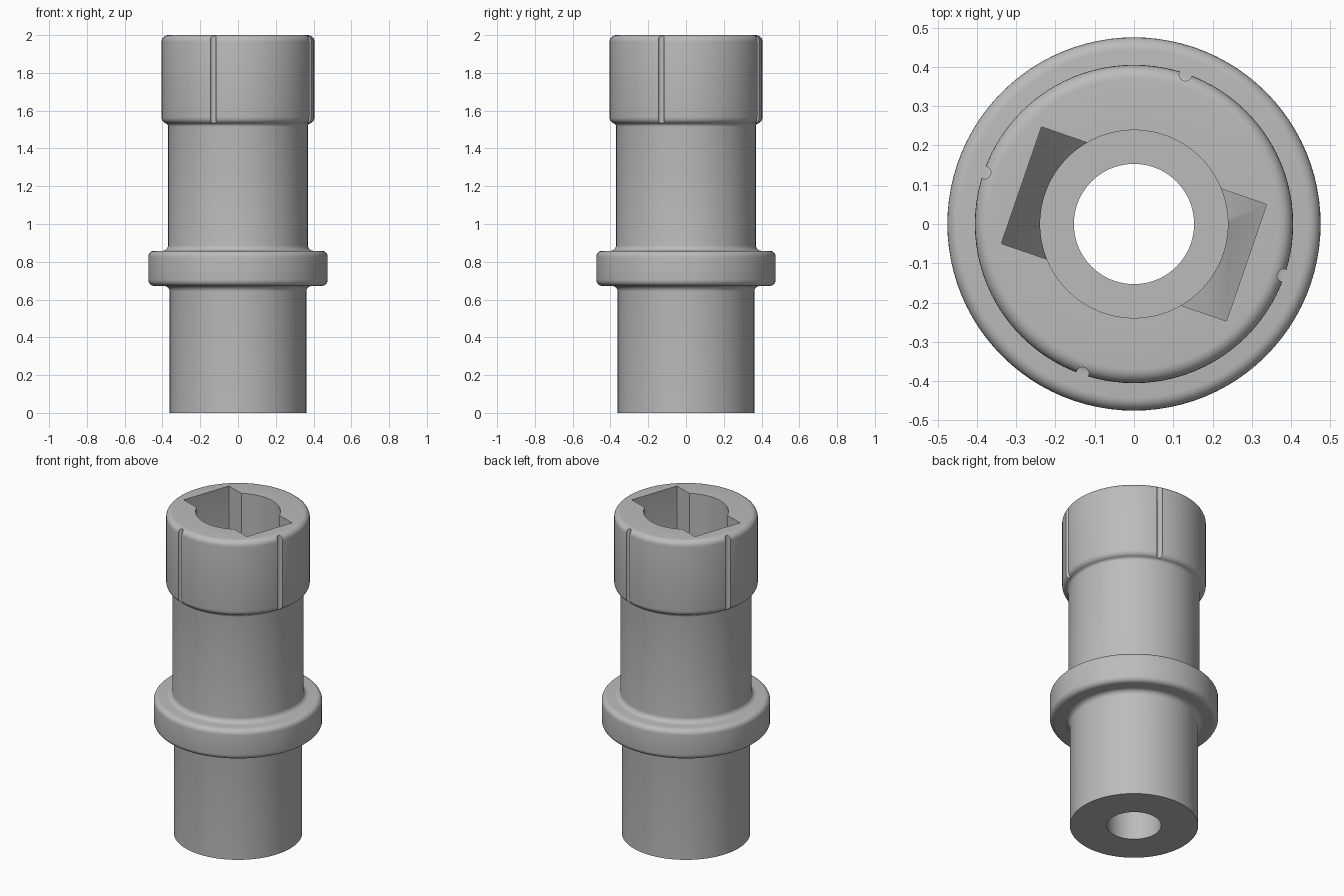
import bpy, bmesh, math
from mathutils import Matrix

if "Cube" in bpy.data.objects:
    bpy.data.objects.remove(bpy.data.objects["Cube"])

SEG = 96
grey = bpy.data.materials.new("grey metal")
grey.diffuse_color = (0.5, 0.5, 0.5, 1)
grey.use_nodes = True
grey.node_tree.nodes["Principled BSDF"].inputs["Base Color"].default_value = grey.diffuse_color


def make_object(name, bm):
    bmesh.ops.recalc_face_normals(bm, faces=bm.faces)
    mesh = bpy.data.meshes.new(name)
    bm.to_mesh(mesh)
    bm.free()
    mesh.materials.append(grey)
    obj = bpy.data.objects.new(name, mesh)
    bpy.context.collection.objects.link(obj)
    return obj


def arc(cr, cz, rad, a0, a1, steps=6):
    """Quarter-round points in the radius/height plane."""
    angles = [math.radians(a0 + (a1 - a0) * i / steps) for i in range(steps + 1)]
    return [(cr + rad * math.cos(a), cz + rad * math.sin(a)) for a in angles]


def lathe(name, profile):
    """Revolve a closed radius/height profile round z."""
    bm = bmesh.new()
    rings = [[bm.verts.new((r * math.cos(t), r * math.sin(t), z)) for r, z in profile]
             for t in (2 * math.pi * i / SEG for i in range(SEG))]
    n = len(profile)
    for i in range(SEG):
        a, b = rings[i], rings[(i + 1) % SEG]
        for j in range(n):
            k = (j + 1) % n
            bm.faces.new((a[j], b[j], b[k], a[k]))
    return make_object(name, bm)


def cut(target, cutter):
    mod = target.modifiers.new("cut", 'BOOLEAN')
    mod.operation = 'DIFFERENCE'
    mod.solver = 'EXACT'
    mod.object = cutter
    bpy.context.view_layer.objects.active = target
    bpy.ops.object.modifier_apply(modifier=mod.name)
    bpy.data.objects.remove(cutter)


# Stepped sleeve: shank, rounded collar, neck, wider head, stepped bore
profile = [(0.153, 0.0), (0.362, 0.0)]
profile += arc(0.392, 0.642, 0.03, 180, 90)       # fillet under collar
profile += arc(0.443, 0.704, 0.032, -90, 0)       # collar lower edge
profile += arc(0.443, 0.826, 0.032, 0, 90)        # collar upper edge
profile += arc(0.400, 0.888, 0.03, 270, 180)      # fillet above collar
profile += arc(0.390, 1.515, 0.02, 180, 120, 4)   # neck to head
profile += arc(0.370, 1.565, 0.035, -60, 0, 4)
profile += arc(0.370, 1.965, 0.035, 0, 90)        # head top edge
profile += [(0.239, 2.0), (0.239, 1.0), (0.153, 1.0)]
sleeve = lathe("sleeve", profile)

# Rectangular keyway across the socket, with sloping floors
slot_half = [(0.303, 2.1), (0.303, 1.5), (0.16, 1.15)]
outline = slot_half + [(-x, z) for x, z in reversed(slot_half)]
bm = bmesh.new()
face = bm.faces.new([bm.verts.new((x, -0.157, z)) for x, z in outline])
ext = bmesh.ops.extrude_face_region(bm, geom=[face])
bmesh.ops.translate(bm, vec=(0, 0.314, 0),
                    verts=[g for g in ext["geom"] if isinstance(g, bmesh.types.BMVert)])
bmesh.ops.rotate(bm, verts=bm.verts, matrix=Matrix.Rotation(math.radians(-19), 3, 'Z'))
cut(sleeve, make_object("keyway_cutter", bm))

# Four round grooves down the head
for i in range(4):
    a = math.radians(71 + 90 * i)
    bm = bmesh.new()
    bmesh.ops.create_cone(bm, cap_ends=True, segments=20, radius1=0.016, radius2=0.016,
                          depth=0.65, matrix=Matrix.Translation(
                              (0.402 * math.cos(a), 0.402 * math.sin(a), 1.8)))
    cut(sleeve, make_object("groove_cutter", bm))

# Smooth curved surfaces, keep hard edges
bpy.ops.object.select_all(action='DESELECT')
sleeve.select_set(True)
bpy.context.view_layer.objects.active = sleeve
bpy.ops.object.shade_smooth_by_angle(angle=math.radians(30))
